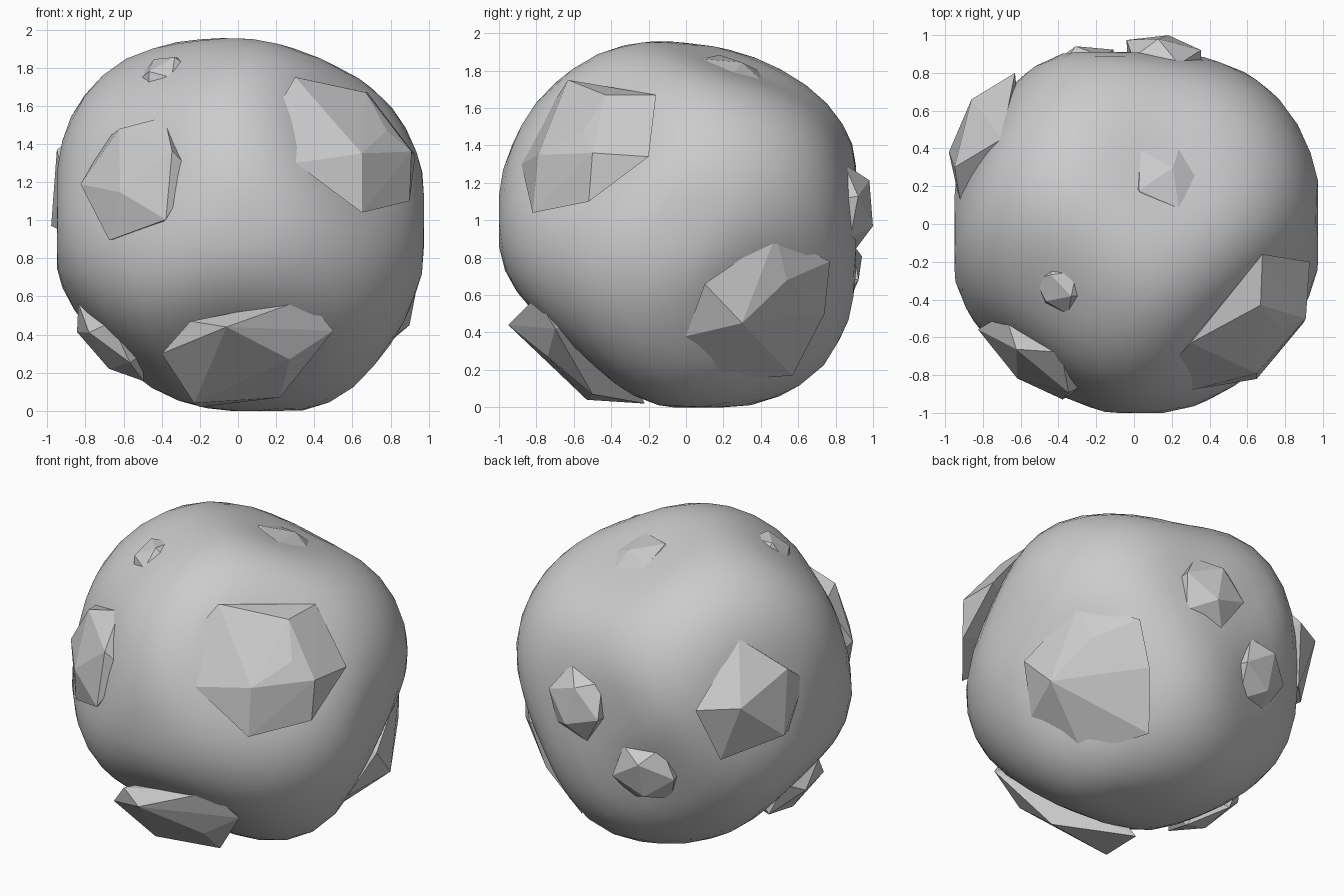
import bpy, bmesh, math, random
from mathutils import Vector, Matrix

if "Cube" in bpy.data.objects:
    bpy.data.objects.remove(bpy.data.objects["Cube"])

random.seed(4)
CENTER = Vector((0.0, 0.0, 1.0))


def finish(bm, name, smooth):
    me = bpy.data.meshes.new(name)
    bm.normal_update()
    bm.to_mesh(me)
    bm.free()
    for p in me.polygons:
        p.use_smooth = smooth
    ob = bpy.data.objects.new(name, me)
    bpy.context.collection.objects.link(ob)
    return ob


# Large faceted stones: visible corners only, closed by a point inside the body
big_rocks = {
    "upper_front_rock": [(.3, -.63, 1.75), (.67, -.43, 1.67), (.78, -.55, 1.47),
                         (.65, -.79, 1.35), (.2, -.74, 1.58), (.91, -.5, 1.36),
                         (.9, -.52, 1.1), (.65, -.82, 1.04), (.68, -.16, 1.67),
                         (.93, -.2, 1.34), (.3, -.88, 1.3)],
    "lower_front_rock": [(-.06, -.95, .44), (.36, -.8, .59), (.5, -.7, .42),
                         (.27, -.74, .27), (-.23, -.53, .04), (-.4, -.72, .3),
                         (-.25, -.83, .47), (.22, -.5, .07), (-.2, -.22, .02)],
    "lower_right_rock": [(.84, .48, .92), (.6, .77, .78), (.36, .57, .17),
                         (.54, .17, .14), (.8, 0, .38), (.94, .1, .66),
                         (.79, .54, .68), (.9, .3, .45), (.5, .74, .5)],
    "left_back_rock": [(-.70, .45, 1.56), (-.86, .66, 1.22), (-.98, .38, .97),
                       (-.95, .3, 1.37), (-.91, .06, 1.2), (-.63, .8, 1.2),
                       (-.72, .67, .85), (-.9, .2, .93)],
}

# Small stones: outer centre, radius, height, lift from the body
small_rocks = {
    "left_front_rock": ((-.56, -.74, 1.23), .36, .13, 0),
    "lower_left_rock": ((-.74, -.16, .29), .27, .11, .02),
    "top_rock": ((.18, .26, 1.86), .22, .09, -.02),
    "top_pebble": ((-.40, -.35, 1.79), .15, .09, -.02),
    "back_rock_upper": ((.17, .93, 1.08), .24, .13, 0),
    "back_rock_lower": ((-.3, .86, .68), .23, .13, 0),
}

# Hollows pressed into the body around the stones: direction, depth, width
hollows = [((.58, -.52, .40), .19, .5), ((.03, -.68, -.74), .16, .46),
           ((.74, .42, -.48), .15, .45), ((-.84, .42, .2), .12, .45),
           ((-.57, -.74, .23), .13, .45), ((-.73, -.15, -.69), .12, .45),
           ((.18, .26, .86), .18, .5), ((-.4, -.35, .79), .09, .4),
           ((.17, .93, .1), .13, .45), ((-.3, .86, -.32), .13, .42),
           # gentle flattening between stones
           ((-1, -.1, .05), .05, .4), ((1, 0, .1), .04, .5), ((.1, .7, .7), .04, .4),
           ((-.05, 0, -1), .05, .4), ((0, -1, 0), .02, .4),
           # slight swellings
           ((.1, .68, -.72), -.04, .4), ((.5, 0, -.87), -.04, .4),
           ((-.75, .1, .65), -.02, .4)]
hollows = [(Vector(d).normalized(), k, w) for d, k, w in hollows]


def body_radius(n):
    return 1.06 - sum(k * math.exp(-(n.angle(d) / w) ** 2) for d, k, w in hollows)


# Smooth lumpy body
bm = bmesh.new()
bmesh.ops.create_icosphere(bm, subdivisions=4, radius=1)
for v in bm.verts:
    n = v.co.normalized()
    v.co = CENTER + n * body_radius(n)
    v.co.x = max(-.95, min(.975, v.co.x))
    v.co.y = max(-1.0, min(.91, v.co.y))
    v.co.z = max(0.0, min(1.965, v.co.z))
finish(bm, "boulder_body", True)

# Large stones as convex hulls
for name, pts in big_rocks.items():
    bm = bmesh.new()
    pts = [Vector(p) for p in pts]
    mean = sum(pts, Vector()) / len(pts)
    for p in pts + [CENTER + (mean - CENTER) * .7]:
        bm.verts.new(p)
    res = bmesh.ops.convex_hull(bm, input=bm.verts)
    junk = {g for g in res["geom_interior"] if isinstance(g, bmesh.types.BMVert)}
    bmesh.ops.delete(bm, geom=list(junk), context='VERTS')
    bmesh.ops.recalc_face_normals(bm, faces=bm.faces)
    finish(bm, name, False)

# Small stones as flattened, turned icosahedra
for name, (pos, r, h, lift) in small_rocks.items():
    n = (Vector(pos) - CENTER).normalized()
    bm = bmesh.new()
    bmesh.ops.create_icosphere(bm, subdivisions=1, radius=1)
    turn = Matrix.Rotation(random.uniform(.2, .6), 4, 'X') @ Matrix.Rotation(random.uniform(0, 6), 4, 'Z')
    place = (Matrix.Translation(CENTER + n * (body_radius(n) - .02 + lift))
             @ n.to_track_quat('Z', 'Y').to_matrix().to_4x4()
             @ Matrix.Diagonal((r, r, h, 1)))
    bmesh.ops.transform(bm, matrix=place @ turn, verts=bm.verts)
    finish(bm, name, False)
